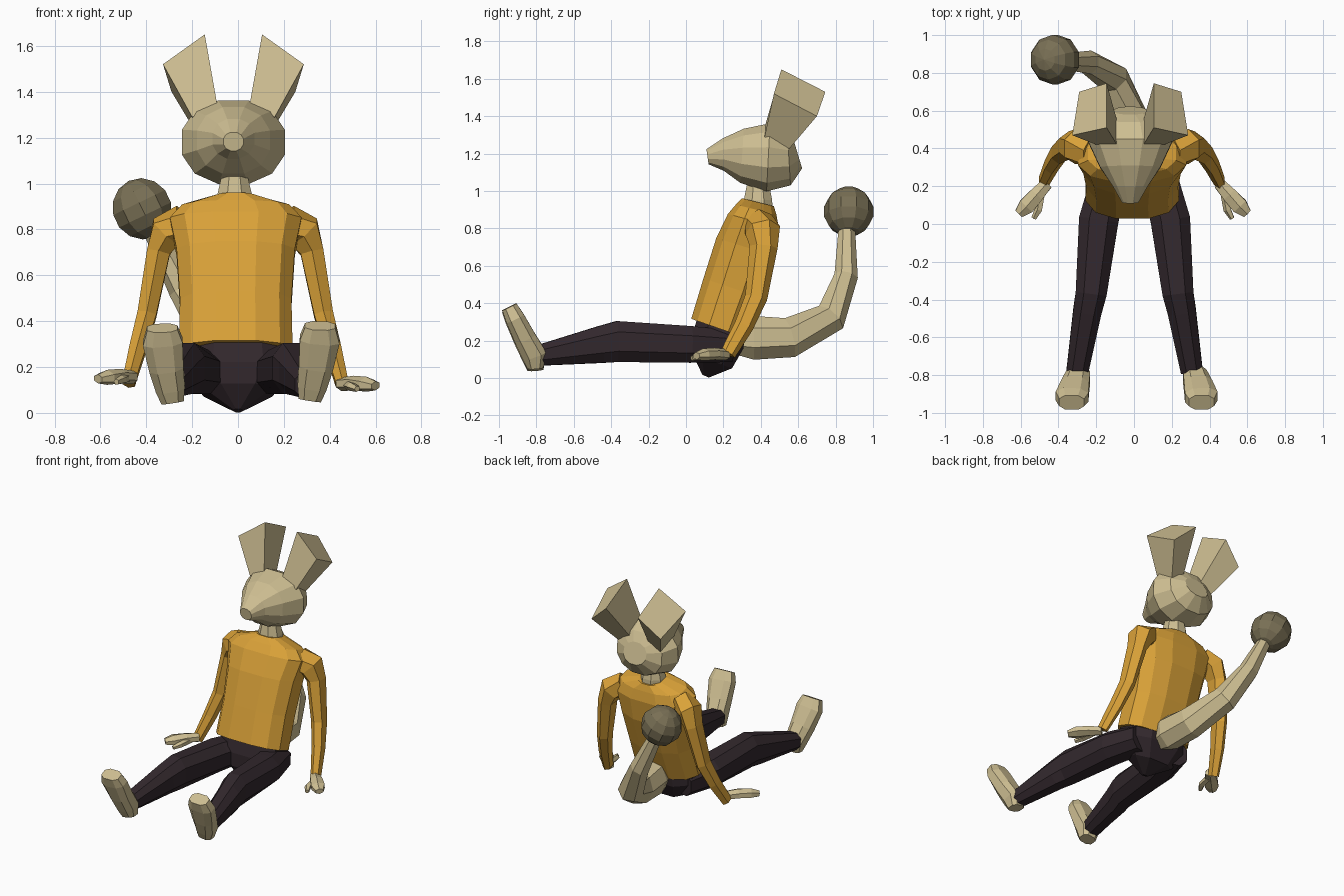
import bpy, bmesh, math
from mathutils import Vector, Euler, Matrix


def material(name, r, g, b):
    m = bpy.data.materials.new(name)
    m.diffuse_color = (r, g, b, 1)
    return m


FUR = material("fur", .62, .52, .29)
SHIRT = material("shirt", .70, .36, .04)
PANTS = material("pants", .032, .021, .026)
TUFT = material("tuft", .19, .16, .09)


def finish(name, bm, mat):
    bmesh.ops.recalc_face_normals(bm, faces=bm.faces)
    me = bpy.data.meshes.new(name)
    bm.to_mesh(me)
    bm.free()
    me.materials.append(mat)
    ob = bpy.data.objects.new(name, me)
    bpy.context.collection.objects.link(ob)
    return ob


def loft(name, mat, loops):
    """Skin a list of equal-length point loops and cap both ends."""
    bm = bmesh.new()
    rows = [[bm.verts.new(p) for p in loop] for loop in loops]
    n = len(rows[0])
    for a, b in zip(rows, rows[1:]):
        for i in range(n):
            j = (i + 1) % n
            bm.faces.new((a[i], a[j], b[j], b[i]))
    bm.faces.new(rows[0])
    bm.faces.new(rows[-1])
    return finish(name, bm, mat)


def tube(name, mat, rings, n=8, p=1.0, s=1, dx=0, dz=0):
    """Rings are (x, y, z, half width, half depth), square to the path."""
    cs = [Vector((s * r[0] + dx, r[1], r[2] + dz)) for r in rings]
    loops = []
    for k, r in enumerate(rings):
        t = (cs[min(k + 1, len(cs) - 1)] - cs[max(k - 1, 0)]).normalized()
        u = Vector((1, 0, 0))
        u = (u - t * u.dot(t)).normalized()
        v = t.cross(u)
        loop = []
        for i in range(n):
            a = 2 * math.pi * (i + .5) / n
            c, d = math.cos(a), math.sin(a)
            c = math.copysign(abs(c) ** p, c)
            d = math.copysign(abs(d) ** p, d)
            loop.append(cs[k] + u * c * r[3] + v * d * r[4])
        loops.append(loop)
    return loft(name, mat, loops)


# Torso leaning back, and the hips
tube("shirt_body", SHIRT, [
    (-.01, .175, .265, .255, .16), (-.01, .25, .48, .25, .17),
    (-.01, .32, .70, .265, .17), (-.01, .36, .84, .295, .145),
    (-.01, .375, .90, .24, .115), (-.01, .385, .94, .09, .09)], n=12, p=.8)
tube("hips", PANTS, [
    (0, .19, .30, .22, .14), (0, .17, .19, .24, .15),
    (0, .14, .09, .16, .12), (0, .105, .01, .02, .02)], n=8, p=.8)

# Arms, hands, legs and feet
for s, side in ((1, "left"), (-1, "right")):
    arm = dict(s=s, dx=-.012)
    tube(side + "_sleeve", SHIRT, [
        (.22, .385, .83, .08, .085), (.30, .41, .79, .085, .095),
        (.335, .415, .70, .058, .075), (.385, .375, .43, .048, .06),
        (.425, .31, .28, .042, .052), (.465, .225, .13, .032, .042)], n=6, **arm)
    hand = dict(s=s, dx=-.005, dz=0 if s > 0 else .03)
    tube(side + "_hand", FUR, [
        (.455, .215, .125, .035, .03), (.51, .155, .13, .045, .032),
        (.565, .095, .125, .05, .033), (.605, .055, .118, .028, .02)], n=6, **hand)
    tube(side + "_thumb", FUR, [
        (.485, .16, .12, .022, .022), (.50, .075, .115, .022, .02),
        (.525, .03, .105, .014, .014)], n=5, **hand)
    leg = dict(s=s, dx=.008 if s > 0 else -.002)
    tube(side + "_trouser_leg", PANTS, [
        (.13, .24, .17, .10, .09), (.185, .02, .18, .112, .105),
        (.225, -.37, .195, .088, .117), (.245, -.46, .178, .08, .105),
        (.298, -.78, .122, .062, .06)], n=8, p=.85, **leg)
    foot = dict(s=s, dx=.018 if s > 0 else .01, dz=.01 if s > 0 else 0)
    tube(side + "_ankle", FUR, [
        (.295, -.75, .12, .05, .05), (.30, -.84, .11, .05, .05)], n=6, **foot)
    tube(side + "_foot", FUR, [
        (.295, -.805, .045, .052, .045), (.305, -.81, .11, .068, .07),
        (.322, -.86, .20, .08, .063), (.338, -.915, .31, .092, .055),
        (.34, -.945, .37, .07, .045)], n=8, p=.75, **foot)

# Neck and the open collar point
tube("neck", FUR, [(-.01, .385, .86, .085, .085), (-.015, .385, .95, .082, .082),
                   (-.015, .385, 1.03, .062, .065)], n=8)
collar = bmesh.new()
vs = [collar.verts.new(p) for p in ((-.075, .30, .95), (.045, .30, .95),
                                    (-.015, .235, .89), (-.015, .40, .92))]
for tri in ((0, 1, 2), (0, 1, 3), (1, 2, 3), (0, 2, 3)):
    collar.faces.new([vs[i] for i in tri])
finish("collar_opening", collar, FUR)

# Head tapering forward to the snout
tube("head", FUR, [
    (-.02, .60, 1.19, .09, .075), (-.02, .55, 1.175, .18, .15),
    (-.02, .44, 1.18, .232, .188), (-.02, .30, 1.188, .165, .15),
    (-.02, .20, 1.195, .095, .09), (-.02, .115, 1.183, .045, .042)], n=12, p=.92)

# Flared four-sided ears, mirrored about the head's centre
base = ((.07, .42, 1.34), (.07, .55, 1.27), (.15, .53, 1.20), (.18, .42, 1.29))
tip = ((.125, .51, 1.65), (.125, .745, 1.53), (.27, .70, 1.40), (.307, .47, 1.52))
for s, side in ((1, "left"), (-1, "right")):
    loft(side + "_ear", FUR,
         [[(s * x - .02, y, z) for x, y, z in loop] for loop in (base, tip)])

# Tail curling up to a round tuft
tube("tail", FUR, [
    (0, .24, .21, .06, .08), (0, .36, .215, .10, .12), (-.015, .55, .215, .10, .11),
    (-.11, .77, .32, .085, .09), (-.24, .855, .54, .065, .065),
    (-.37, .86, .80, .045, .045)], n=7)
ball = bmesh.new()
bmesh.ops.create_uvsphere(
    ball, u_segments=10, v_segments=7, radius=.135,
    matrix=Matrix.Translation((-.418, .87, .89)) @ Euler((0, -.45, 0)).to_matrix().to_4x4())
finish("tail_tuft", ball, TUFT)
